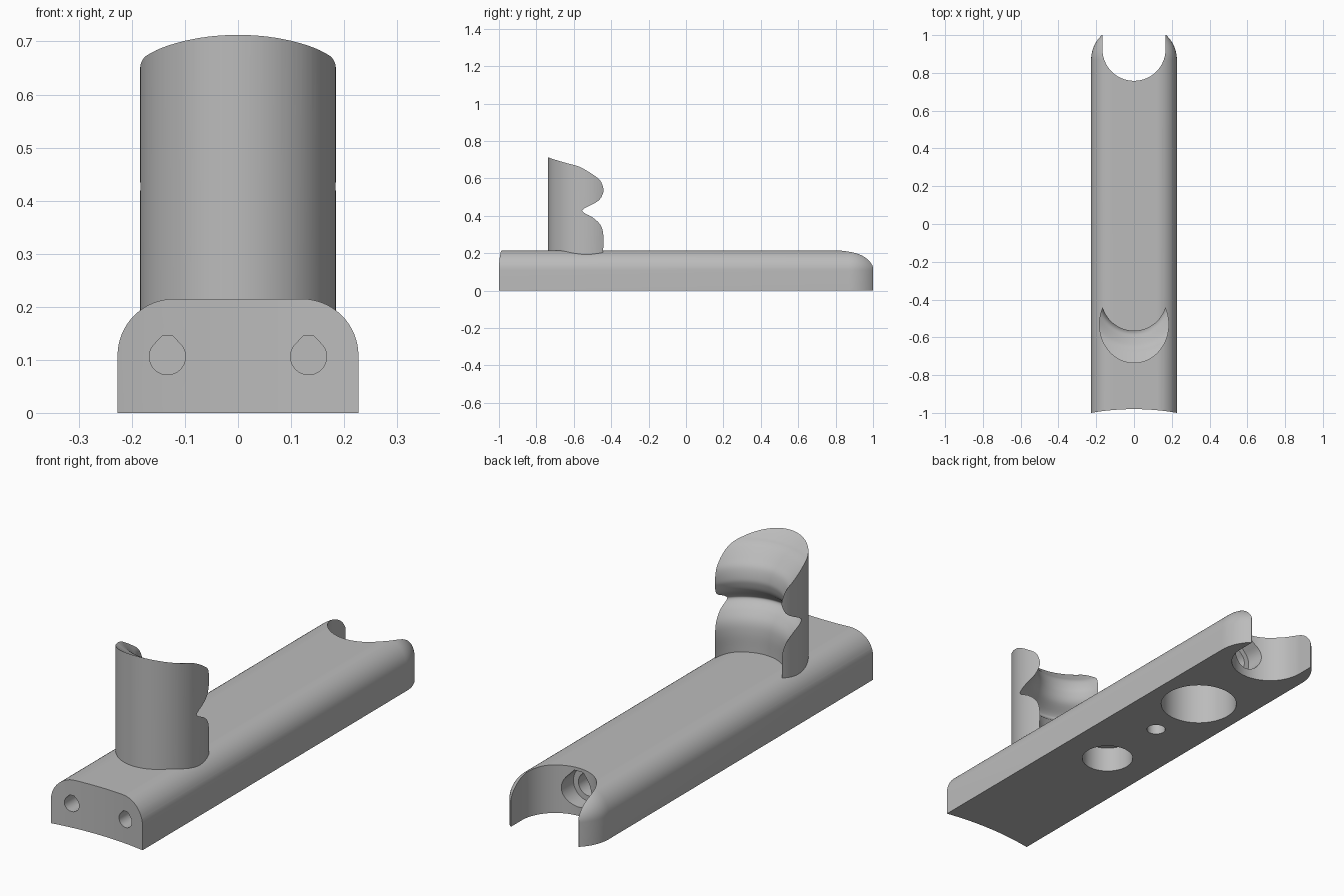
import bpy, bmesh, math
from mathutils import Vector

if "Cube" in bpy.data.objects:
    bpy.data.objects.remove(bpy.data.objects["Cube"], do_unlink=True)

grey = bpy.data.materials.new("plain grey")
grey.use_nodes = True
grey.diffuse_color = (0.5, 0.5, 0.5, 1)
grey.node_tree.nodes["Principled BSDF"].inputs["Base Color"].default_value = (0.5, 0.5, 0.5, 1)


def loft(name, rings):
    """Skin a list of equal-length rings and cap both ends."""
    bm = bmesh.new()
    rows = [[bm.verts.new(p) for p in ring] for ring in rings]
    for a, b in zip(rows, rows[1:]):
        for i in range(len(a)):
            j = (i + 1) % len(a)
            bm.faces.new((a[i], a[j], b[j], b[i]))
    bm.faces.new(rows[0])
    bm.faces.new(rows[-1])
    bmesh.ops.recalc_face_normals(bm, faces=bm.faces)
    mesh = bpy.data.meshes.new(name)
    bm.to_mesh(mesh)
    bm.free()
    ob = bpy.data.objects.new(name, mesh)
    bpy.context.collection.objects.link(ob)
    mesh.materials.append(grey)
    return ob


def circle(x, y, z, rx, ry, n=96):
    return [(x + rx * math.cos(2 * math.pi * i / n), y + ry * math.sin(2 * math.pi * i / n), z)
            for i in range(n)]


def upright(name, y, r, z0, z1, n=96):
    return loft(name, [circle(0, y, z, r, r, n) for z in (z0, z1)])


def teardrop(name, x, z, r, y0, y1):
    """Horizontal bore along y with a flattened peak."""
    pts = []
    for i in range(49):
        a = math.radians(135 + 270 * i / 48)
        pts.append((x + r * math.cos(a), z + r * math.sin(a)))
    pts += [(x + 0.3 * r, z + 1.14 * r), (x - 0.3 * r, z + 1.14 * r)]
    return loft(name, [[(px, y, pz) for px, pz in pts] for y in (y0, y1)])


def smooth_points(pts, steps=6):
    """Catmull-Rom curve through the points."""
    p = [Vector(q) for q in [pts[0]] + pts + [pts[-1]]]
    out = []
    for a, b, c, d in zip(p, p[1:], p[2:], p[3:]):
        for i in range(steps):
            t = i / steps
            out.append(0.5 * (2 * b + (c - a) * t + (2 * a - 5 * b + 4 * c - d) * t ** 2
                              + (3 * b - a - 3 * c + d) * t ** 3))
    return out + [p[-1]]


def cut(target, cutters):
    for c in cutters:
        c.hide_render = True
        mod = target.modifiers.new("cut", "BOOLEAN")
        mod.operation, mod.solver, mod.object = "DIFFERENCE", "EXACT", c
    bpy.context.view_layer.update()
    graph = bpy.context.evaluated_depsgraph_get()
    mesh = bpy.data.meshes.new_from_object(target.evaluated_get(graph))
    target.modifiers.clear()
    target.data = mesh
    for c in cutters:
        bpy.data.objects.remove(c, do_unlink=True)
    mesh.materials.clear()
    mesh.materials.append(grey)
    bpy.ops.object.select_all(action="DESELECT")
    target.select_set(True)
    bpy.context.view_layer.objects.active = target
    bpy.ops.object.shade_smooth_by_angle(angle=math.radians(30))


# Base bar: rounded-top section, shrinking inward toward the back end
def section(y, inset):
    r = 0.107 - inset
    right = [(0.227 - inset, 0)]
    for i in range(17):
        a = math.pi / 2 * i / 16
        right.append((0.12 + r * math.cos(a), 0.108 + r * math.sin(a)))
    return [(x, y, z) for x, z in right + [(-x, z) for x, z in reversed(right)]]


R = 0.177
rings = [section(-1, 0)]
for i in range(15):
    y = 0.87 + 0.13 * math.sin(math.pi / 2 * i / 14)
    rings.append(section(y, R - math.sqrt(R * R - (y - 0.87) ** 2)))
base = loft("base_bar", rings)

# Rounded slot at the back, open to the end
slot_outline = [(0.167 * math.cos(a), 0.925 + 0.167 * math.sin(a))
                for a in (math.pi + math.pi * i / 64 for i in range(65))]
slot_outline += [(0.167, 1.2), (-0.167, 1.2)]
cutters = [loft("slot_cutter", [[(x, y, z) for x, y in slot_outline] for z in (-0.1, 0.4)])]

# Hollow front face, front bores, stepped back bore and underside pockets
cutters.append(upright("front_curve_cutter", -2.28, 1.3, -0.1, 0.4, 512))
for side in (-1, 1):
    cutters.append(teardrop("front_bore_cutter", side * 0.133, 0.106, 0.034, -1.1, -0.75))
cutters.append(teardrop("back_counterbore_cutter", 0, 0.115, 0.075, 0.69, 0.9))
cutters.append(teardrop("back_bore_cutter", 0, 0.115, 0.05, 0.45, 0.8))
for y, r, depth in ((0.44, 0.164, 0.19), (0.15, 0.04, 0.1), (-0.18, 0.11, 0.115)):
    cutters.append(upright("pocket_cutter", y, r, -0.1, depth))
cut(base, cutters)

# Upright cradle: oval post hollowed by a turned, bottle-like shape
post = loft("upright_cradle", [circle(0, -0.532, z, 0.185, 0.205) for z in (0.15, 0.76)])
turned = [(0.174, 0.1), (0.174, 0.22), (0.174, 0.3), (0.184, 0.35), (0.211, 0.39), (0.243, 0.42),
          (0.238, 0.44), (0.192, 0.48), (0.175, 0.52), (0.174, 0.55), (0.186, 0.59),
          (0.211, 0.62), (0.246, 0.655), (0.268, 0.67), (0.294, 0.682), (0.346, 0.713),
          (0.45, 0.79)]
hollow = loft("cradle_cutter", [circle(0, -0.392, z, r, r) for r, z in smooth_points(turned)])
cut(post, [hollow])
